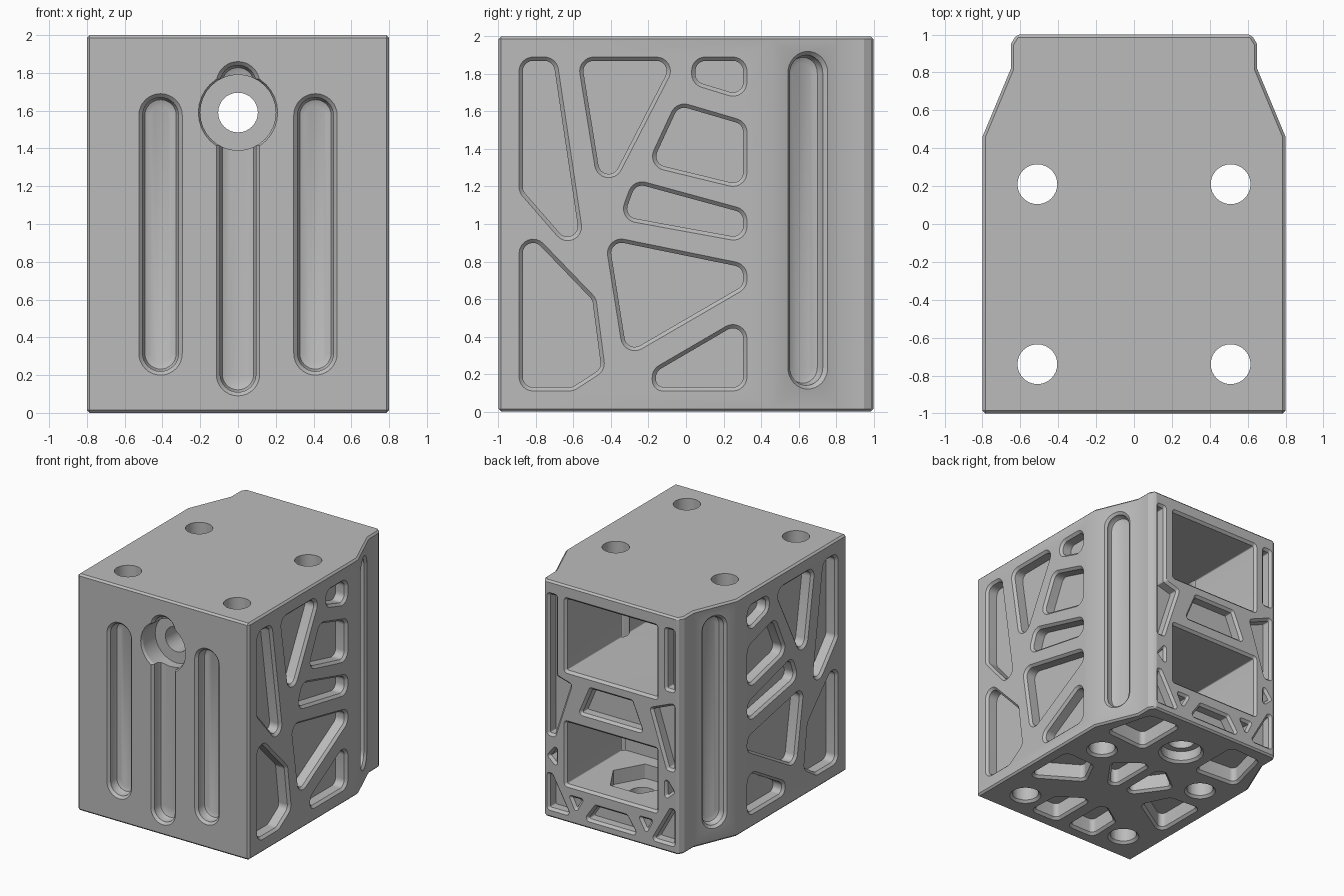
import bpy, bmesh, math
from mathutils import Vector

cube = bpy.data.objects.get("Cube")
if cube:
    bpy.data.objects.remove(cube)

X, Y, Z = Vector((1, 0, 0)), Vector((0, 1, 0)), Vector((0, 0, 1))

# One flat grey for the whole block
grey = bpy.data.materials.new("matte_grey")
grey.use_nodes = True
grey.diffuse_color = (0.5, 0.5, 0.5, 1)
grey.node_tree.nodes["Principled BSDF"].inputs["Base Color"].default_value = (0.5, 0.5, 0.5, 1)


def inset(points, amount):
    """Move every edge of a counterclockwise outline inwards."""
    result = []
    for i, p in enumerate(points):
        a = (p - points[i - 1]).normalized()
        b = (points[(i + 1) % len(points)] - p).normalized()
        na, nb = Vector((-a.y, a.x)), Vector((-b.y, b.x))
        result.append(p + (na + nb) * (amount / (1 + na.dot(nb))))
    return result


def fillet(points, radius, steps=8):
    """Round every corner of an outline with an arc."""
    result = []
    for i, p in enumerate(points):
        a, b = points[i - 1] - p, points[(i + 1) % len(points)] - p
        limit = 0.499 * min(a.length, b.length)
        a.normalize()
        b.normalize()
        half = a.angle(b) / 2
        t = min(max(radius, 0.004) / math.tan(half), limit)
        centre = p + (a + b).normalized() * (t / math.cos(half))
        start, end = p + a * t - centre, p + b * t - centre
        sweep = math.atan2(start.cross(end), start.dot(end))
        for k in range(steps + 1):
            s, c = math.sin(sweep * k / steps), math.cos(sweep * k / steps)
            result.append(centre + Vector((start.x * c - start.y * s, start.x * s + start.y * c)))
    return result


def mesh_from_rings(name, rings):
    """Skin a stack of matching rings into a closed solid."""
    bm = bmesh.new()
    loops = [[bm.verts.new(p) for p in ring] for ring in rings]
    bm.faces.new(loops[0])
    bm.faces.new(loops[-1])
    for low, high in zip(loops, loops[1:]):
        for i in range(len(low)):
            bm.faces.new((low[i - 1], low[i], high[i], high[i - 1]))
    bmesh.ops.recalc_face_normals(bm, faces=bm.faces)
    mesh = bpy.data.meshes.new(name)
    bm.to_mesh(mesh)
    bm.free()
    obj = bpy.data.objects.new(name, mesh)
    bpy.context.collection.objects.link(obj)
    return obj


def bake(obj):
    graph = bpy.context.evaluated_depsgraph_get()
    mesh = bpy.data.meshes.new_from_object(obj.evaluated_get(graph))
    obj.modifiers.clear()
    obj.data = mesh


# Main block with a tapered back
half = [(0.8, -1), (0.8, 0.46), (0.65, 0.82), (0.65, 0.95), (0.62, 1)]
outline = half + [(-x, y) for x, y in reversed(half)]
block = mesh_from_rings("mounting_block", [[(x, y, z) for x, y in outline] for z in (0, 2)])
block.data.materials.append(grey)
bevel = block.modifiers.new("edge_bevel", "BEVEL")
bevel.width = 0.015
bevel.segments = 1
bevel.limit_method = "ANGLE"
bevel.angle_limit = math.radians(40)
bake(block)


def cut(frame, outline, depth, radius, lip=0.02, soft=False):
    """Sink a rounded pocket with a chamfered lip into one face of the block."""
    origin, u, v, n = frame
    pts = [Vector(p) for p in outline]
    if sum(pts[i - 1].cross(pts[i]) for i in range(len(pts))) < 0:
        pts.reverse()
    levels = [(-lip, -0.02), (lip, 0.02), (lip, depth)]
    if soft:
        levels[2:] = [(lip, depth - 0.04), (lip + 0.012, depth - 0.012), (lip + 0.04, depth)]
    rings = []
    for amount, d in levels:
        flat = fillet(inset(pts, amount), radius - amount)
        rings.append([origin + u * p.x + v * p.y + n * d for p in flat])
    cutter = mesh_from_rings("cutter", rings)
    cutter.hide_render = True
    mod = block.modifiers.new("cut", "BOOLEAN")
    mod.operation = "DIFFERENCE"
    mod.solver = "EXACT"
    mod.object = cutter
    bake(block)
    bpy.data.objects.remove(cutter)


def rect(x0, x1, y0, y1):
    return [(x0, y0), (x1, y0), (x1, y1), (x0, y1)]


def disc(x, y, r):
    return rect(x - r, x + r, y - r, y + r)


def mirror(points):
    return [(-x, y) for x, y in points]


front = (-Y, X, Z, Y)
back = (Y, X, Z, -Y)
bottom = (Vector(), X, Y, Z)

# Cavities open at the back
cut(back, rect(-0.44, 0.44, 1.26, 1.9), 1.65, 0.03)
cut(back, rect(-0.44, 0.44, 0.3, 0.86), 0.77, 0.03)

# Front slots, keyhole recess and bolt hole
for x, low, high in ((-0.41, 0.2, 1.69), (0.41, 0.2, 1.69), (0, 0.09, 1.86)):
    cut(front, rect(x - 0.115, x + 0.115, low, high), 0.1, 0.115, soft=True)
cut(front, disc(0, 1.59, 0.21), 0.18, 0.21, lip=0.01)
cut(front, disc(0, 1.59, 0.105), 0.5, 0.105, lip=0)

# Vertical bolt holes
for x in (-0.51, 0.51):
    for y in (-0.74, 0.21):
        cut(bottom, disc(x, y, 0.125), 2.05, 0.125)

# Bottom bolt hole with a hexagonal nut seat in the lower cavity floor
cut(bottom, disc(0, 0.585, 0.18), 0.1, 0.18)
cut(bottom, disc(0, 0.585, 0.105), 0.4, 0.105, lip=0)
hexagon = [(0.27 * math.cos(k * math.pi / 3), 0.27 * math.sin(k * math.pi / 3)) for k in range(6)]
cut((Vector((0, 0.585, 0.32)), X, Y, -Z), hexagon, 0.12, 0.005, lip=0)

# Truss pockets on both sides, and the slots in the tapered faces
side_pockets = [
    [(-0.89, 1.17), (-0.89, 1.89), (-0.69, 1.89), (-0.52, 0.745)],
    [(-0.58, 1.89), (-0.035, 1.89), (-0.45, 1.085)],
    [(0.03, 1.89), (0.325, 1.89), (0.325, 1.655), (0.03, 1.745)],
    [(-0.05, 1.655), (0.325, 1.545), (0.325, 1.18), (-0.21, 1.31)],
    [(-0.28, 1.24), (0.325, 1.075), (0.325, 0.9), (-0.36, 1.025)],
    [(-0.435, 0.94), (0.325, 0.785), (0.325, 0.66), (-0.33, 0.28)],
    [(-0.18, 0.225), (0.325, 0.52), (0.325, 0.11), (-0.18, 0.11)],
    [(-0.89, 1.03), (-0.48, 0.605), (-0.43, 0.22), (-0.6, 0.11), (-0.89, 0.11)],
]
for s in (-1, 1):
    side = (X * 0.8 * s, Y, Z, -X * s)
    for pocket in side_pockets:
        cut(side, pocket, 0.1, 0.075)
    taper = (Vector((0.725 * s, 0.64, 0)), Vector((-0.385 * s, 0.923, 0)), Z,
             Vector((-0.923 * s, -0.385, 0)))
    cut(taper, rect(-0.105, 0.125, 0.12, 1.92), 0.08, 0.115, soft=True)

# Back pockets around the cavities
cut(back, [(0.2, 1.2), (-0.2, 1.2), (-0.31, 0.94), (0.31, 0.94)], 0.09, 0.03)
cut(back, [(0.15, 0.22), (-0.15, 0.22), (-0.26, 0.06), (0.26, 0.06)], 0.09, 0.03)
cut(back, [(0.6, 1.9), (0.5, 1.9), (0.5, 1.22), (0.36, 1.18), (0.52, 0.69), (0.6, 0.69)], 0.09, 0.03)
cut(back, rect(-0.6, -0.5, 1.36, 1.9), 0.09, 0.03)
cut(back, [(-0.6, 1.28), (-0.36, 1.18), (-0.52, 0.69), (-0.6, 0.69)], 0.09, 0.03)
for flip in (list, mirror):
    cut(back, flip([(0.6, 0.52), (0.5, 0.65), (0.5, 0.43)]), 0.09, 0.02)
    cut(back, flip([(0.6, 0.38), (0.55, 0.38), (0.37, 0.06), (0.6, 0.06)]), 0.09, 0.03)
    cut(back, flip([(0.4, 0.24), (0.25, 0.24), (0.33, 0.1)]), 0.09, 0.015)

# Bottom pockets between the bolt holes
bottom_pockets = [
    [(0.7, -0.52), (0.7, 0), (0.4, -0.02), (0.28, -0.26)],
    [(0.05, -0.9), (0.33, -0.9), (0.32, -0.6), (0.05, -0.42)],
    [(0.04, -0.3), (0.33, 0.1), (0.04, 0.32)],
    [(0.68, 0.45), (0.57, 0.88), (0.26, 0.9), (0.26, 0.42)],
]
for pocket in bottom_pockets:
    for flip in (list, mirror):
        cut(bottom, flip(pocket), 0.14, 0.06)

# Smooth the rounded walls, keep the edges crisp
bpy.context.view_layer.objects.active = block
block.select_set(True)
bpy.ops.object.shade_smooth_by_angle(angle=math.radians(25))
